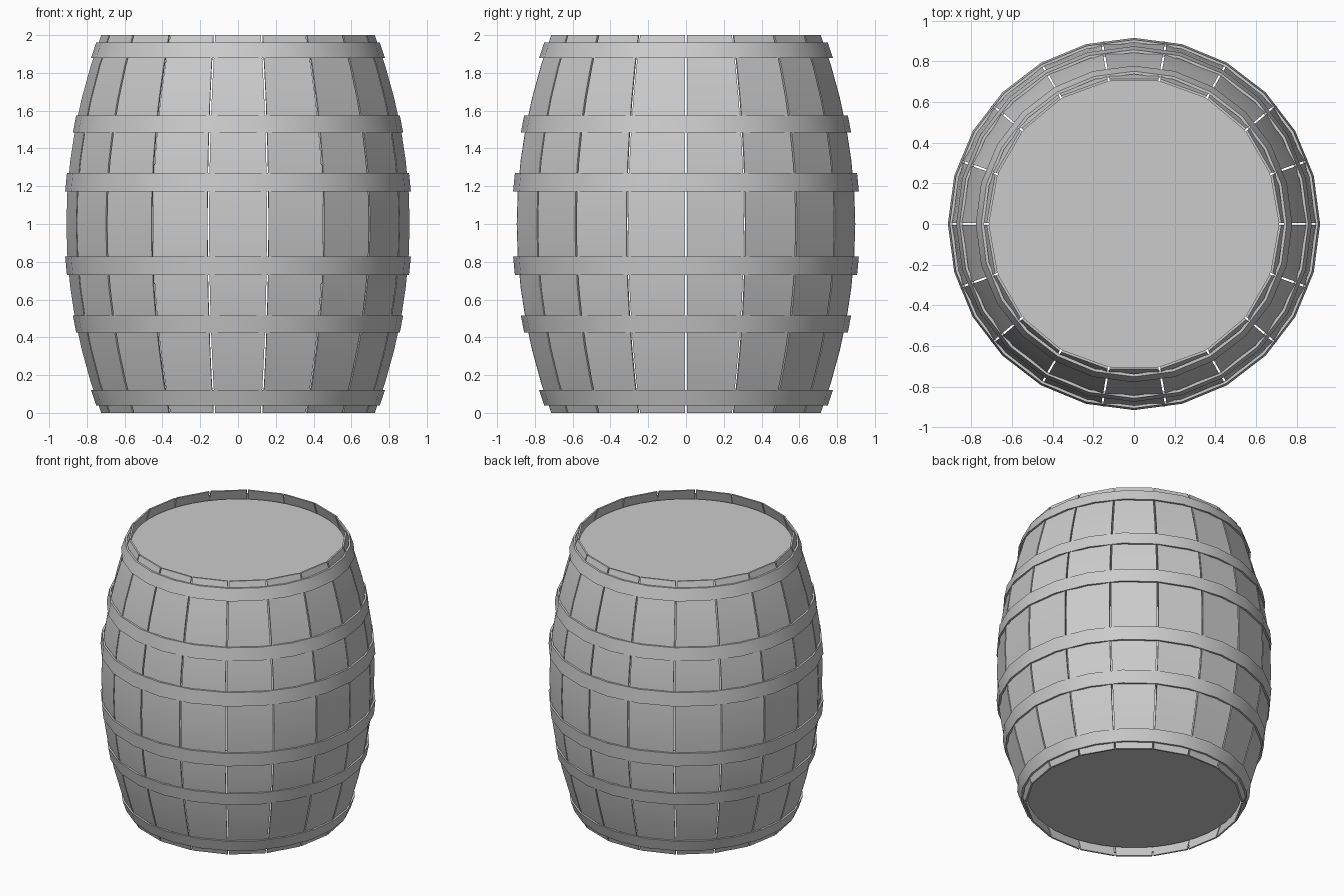
import bpy, bmesh, math
from mathutils import Matrix

if "Cube" in bpy.data.objects:
    bpy.data.objects.remove(bpy.data.objects["Cube"])

STAVES, HOOP_SIDES = 18, 24
THICK, HALF_GAP = 0.012, 0.005


def bulge(z):
    return 0.91 - 0.185 * (z - 1) ** 2


def finish(name, bm, angle=30):
    bmesh.ops.recalc_face_normals(bm, faces=bm.faces)
    mesh = bpy.data.meshes.new(name)
    bm.to_mesh(mesh)
    bm.free()
    obj = bpy.data.objects.new(name, mesh)
    bpy.context.collection.objects.link(obj)
    bpy.context.view_layer.objects.active = obj
    obj.select_set(True)
    bpy.ops.object.shade_smooth_by_angle(angle=math.radians(angle))
    obj.select_set(False)
    return obj


def bridge_rings(bm, rings, loop=False):
    count = len(rings)
    for i in range(count if loop else count - 1):
        a, b = rings[i], rings[(i + 1) % count]
        n = len(a)
        for j in range(n):
            k = (j + 1) % n
            bm.faces.new((a[j], a[k], b[k], b[j]))


# Staves: one bent flat plank, repeated around the axis
bm = bmesh.new()
rings = []
half = math.pi / STAVES
for i in range(13):
    z = 2 * i / 12
    out = bulge(z) * math.cos(half)
    inn = out - THICK
    wo = out * math.tan(half) - HALF_GAP
    wi = inn * math.tan(half) - HALF_GAP
    rings.append([bm.verts.new(p) for p in
                  ((out, -wo, z), (out, wo, z), (inn, wi, z), (inn, -wi, z))])
bridge_rings(bm, rings)
bm.faces.new(rings[0])
bm.faces.new(rings[-1])
stave = finish("stave", bm)
for i in range(STAVES):
    s = stave if i == 0 else stave.copy()
    if i:
        bpy.context.collection.objects.link(s)
    s.name = f"stave_{i + 1}"
    s.rotation_euler.z = (2 * i + 1) * half

# Hoops: sloped bands, mirrored about the middle
bands = ((0.04, 0.751, 0.122, 0.778),
         (0.425, 0.857, 0.515, 0.874),
         (0.73, 0.906, 0.828, 0.915))
for n, (z0, r0, z1, r1) in enumerate(bands):
    for side in ("lower", "upper"):
        bm = bmesh.new()
        rings = []
        for r, z in ((r0, z0), (r1, z1), (r1 - 0.014, z1), (r0 - 0.014, z0)):
            h = z if side == "lower" else 2 - z
            rings.append([bm.verts.new((r * math.cos(t), r * math.sin(t), h))
                          for t in (math.tau * j / HOOP_SIDES for j in range(HOOP_SIDES))])
        bridge_rings(bm, rings, loop=True)
        finish(f"{side}_hoop_{n + 1}", bm)

# Recessed round ends
for name, z in (("bottom_head", 0.08), ("top_head", 1.92)):
    bm = bmesh.new()
    bmesh.ops.create_cone(bm, cap_ends=True, segments=48, radius1=0.713, radius2=0.713,
                          depth=0.03, matrix=Matrix.Translation((0, 0, z)))
    finish(name, bm)
